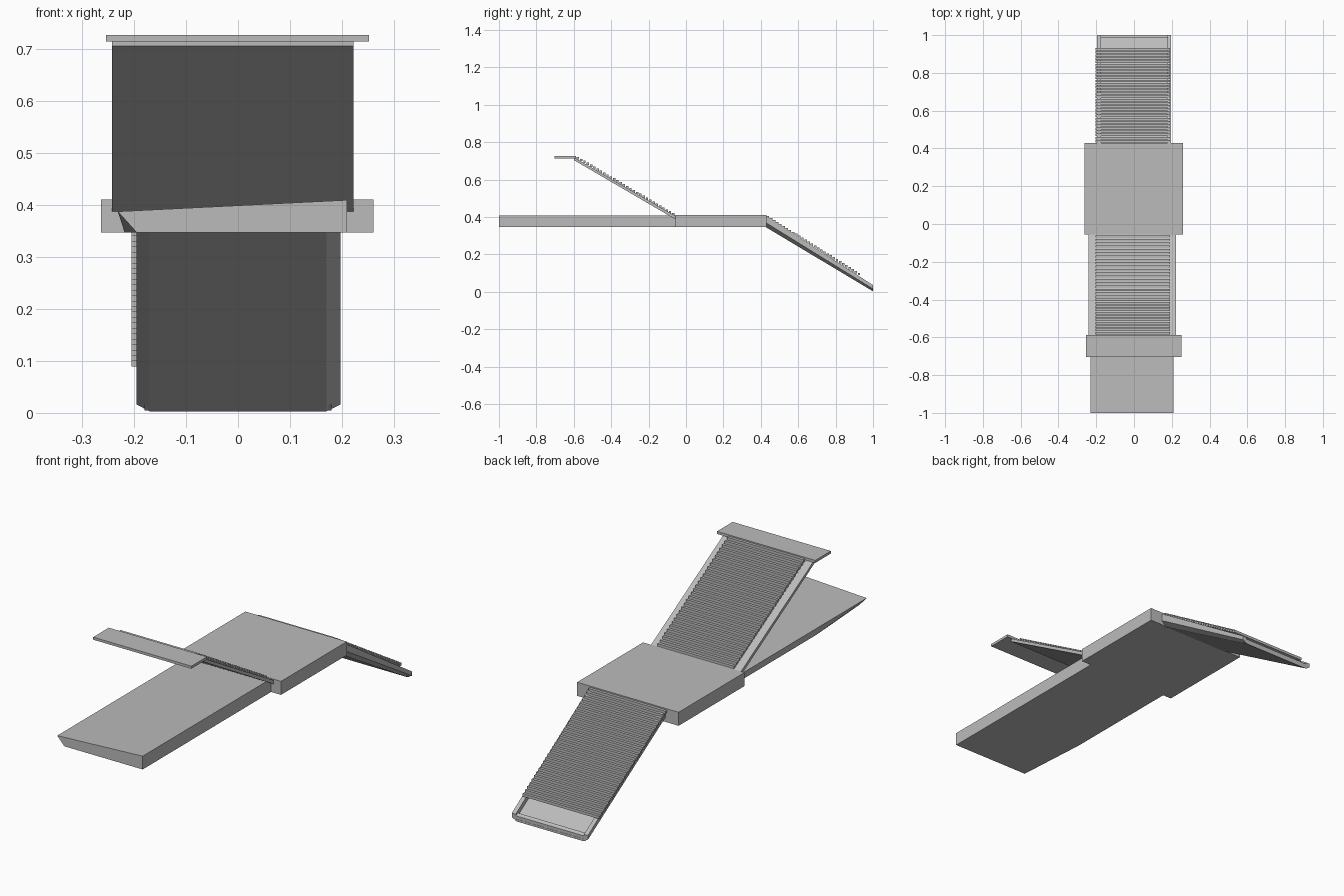
import bpy, bmesh

if "Cube" in bpy.data.objects:
    bpy.data.objects.remove(bpy.data.objects["Cube"])

grey = bpy.data.materials.new("concrete grey")
grey.diffuse_color = (0.5, 0.5, 0.5, 1)
grey.use_nodes = True
grey.node_tree.nodes["Principled BSDF"].inputs["Base Color"].default_value = grey.diffuse_color


def finish(name, bm):
    bmesh.ops.recalc_face_normals(bm, faces=bm.faces)
    me = bpy.data.meshes.new(name)
    bm.to_mesh(me)
    bm.free()
    me.materials.append(grey)
    ob = bpy.data.objects.new(name, me)
    bpy.context.collection.objects.link(ob)
    return ob


def add_loft(bm, sections):
    """Skin a list of (y, [(x, z), ...]) cross-sections and cap the ends."""
    rings = [[bm.verts.new((x, y, z)) for x, z in pts] for y, pts in sections]
    n = len(rings[0])
    for a, b in zip(rings, rings[1:]):
        for i in range(n):
            j = (i + 1) % n
            bm.faces.new((a[i], a[j], b[j], b[i]))
    bm.faces.new(rings[0])
    bm.faces.new(rings[-1])


def rect(x0, x1, z0, z1):
    return [(x0, z0), (x1, z0), (x1, z1), (x0, z1)]


def loft(name, *sections):
    bm = bmesh.new()
    add_loft(bm, sections)
    return finish(name, bm)


def treads(name, y0, z0, y1, z1, count, depth, thick):
    bm = bmesh.new()
    for i in range(count):
        t = i / (count - 1)
        y, z = y0 + (y1 - y0) * t, z0 + (z1 - z0) * t
        r = rect(-0.205, 0.19, z - thick, z)
        add_loft(bm, [(y - depth / 2, r), (y + depth / 2, r)])
    return finish(name, bm)


# middle landing
r = rect(-0.263, 0.26, 0.347, 0.41)
loft("middle_landing", (-0.055, r), (0.43, r))

# walkway with tilted deck and a clipped lower front corner
def deck(x_low):
    return [(x_low, 0.347), (0.209, 0.347), (0.209, 0.409), (-0.231, 0.387)]
loft("walkway", (-1.0, deck(-0.195)), (-0.65, deck(-0.218)), (-0.05, deck(-0.218)))

# upper landing
r = rect(-0.254, 0.252, 0.714, 0.726)
loft("upper_landing", (-0.703, r), (-0.588, r))

# upper flight: sloping slab, then steps
loft("upper_ramp", (-0.60, rect(-0.242, 0.222, 0.705, 0.72)),
     (-0.055, rect(-0.242, 0.222, 0.387, 0.405)))
treads("upper_steps", -0.068, 0.421, -0.578, 0.722, 30, 0.013, 0.013)

# lower flight: sloping tray with bevelled underside
def tray(z0, z1, floor):
    m = z0 + (z1 - z0) * 0.4
    return [(-0.17, z0), (0.17, z0), (0.197, m), (0.197, z1), (0.177, z1),
            (0.177, floor), (-0.175, floor), (-0.175, z1), (-0.195, z1), (-0.195, m)]
loft("lower_tray", (0.425, tray(0.347, 0.407, 0.375)), (1.0, tray(0.003, 0.036, 0.013)))
loft("tray_end_lip", (0.985, rect(-0.18, 0.18, 0.014, 0.036)),
     (0.9995, rect(-0.18, 0.18, 0.005, 0.028)))
treads("lower_steps", 0.438, 0.405, 0.925, 0.102, 30, 0.013, 0.013)
